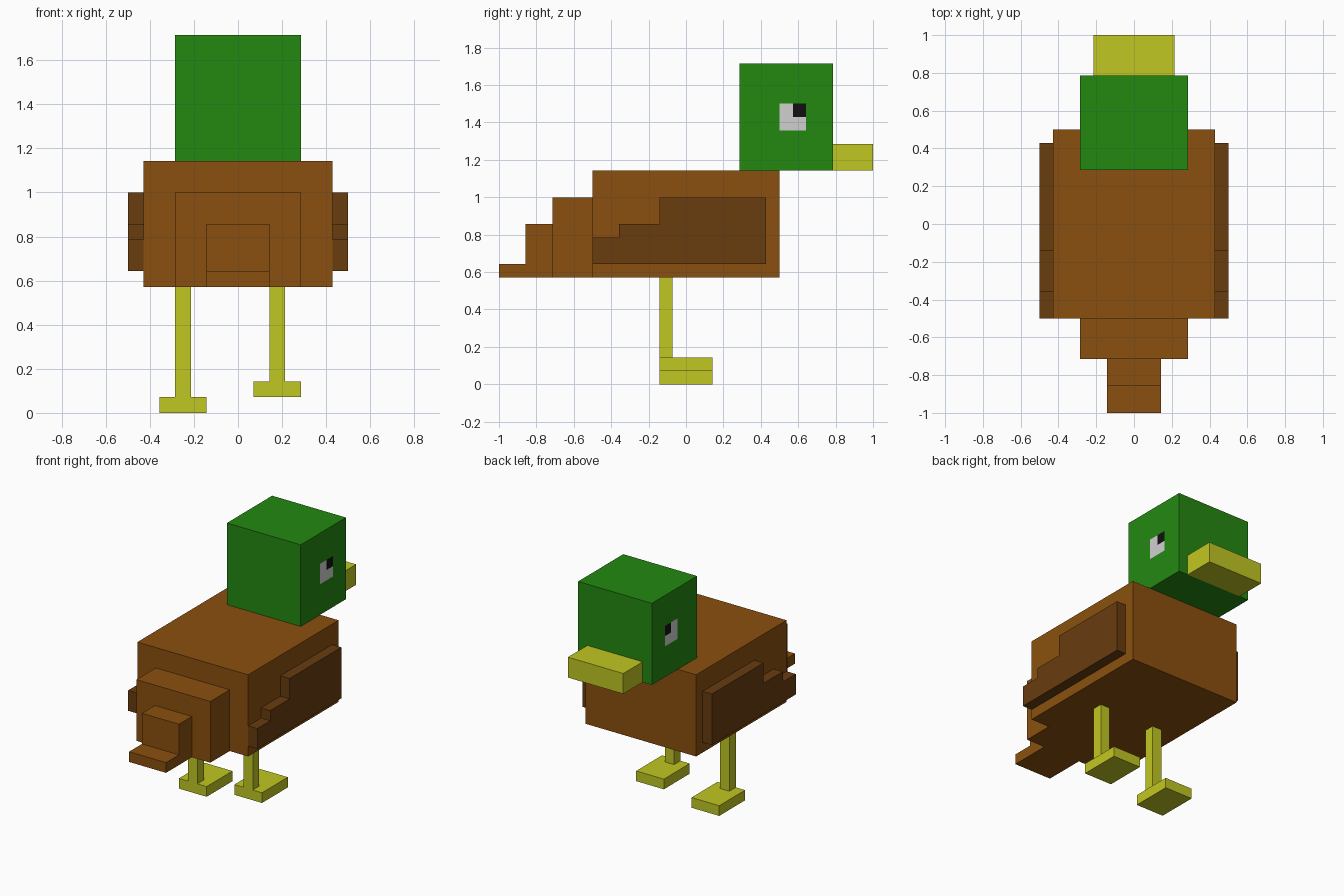
import bpy, bmesh

if "Cube" in bpy.data.objects:
    bpy.data.objects.remove(bpy.data.objects["Cube"])

U = 1 / 14  # block size


def material(name, rgb):
    m = bpy.data.materials.new(name)
    lin = [(c / 255 / 12.92) if c < 11 else ((c / 255 + 0.055) / 1.055) ** 2.4 for c in rgb]
    m.diffuse_color = (*lin, 1)
    m.use_nodes = True
    m.node_tree.nodes["Principled BSDF"].inputs["Base Color"].default_value = m.diffuse_color
    return m


BROWN = material("brown feathers", (138, 80, 14))
DARK = material("dark brown wing", (104, 60, 15))
GREEN = material("green head", (36, 137, 17))
YELLOW = material("yellow beak and legs", (193, 199, 34))
WHITE = material("eye white", (208, 208, 208))
BLACK = material("pupil black", (16, 16, 16))


def make(name, bm, *mats):
    bmesh.ops.recalc_face_normals(bm, faces=bm.faces)
    me = bpy.data.meshes.new(name)
    bm.to_mesh(me)
    bm.free()
    for m in mats:
        me.materials.append(m)
    ob = bpy.data.objects.new(name, me)
    bpy.context.collection.objects.link(ob)
    return ob


def prism(profile, x0, x1):
    """Side profile of (y, z) block coordinates, extruded from x0 to x1."""
    bm = bmesh.new()
    face = bm.faces.new([bm.verts.new((x0 * U, y * U, z * U)) for y, z in profile])
    ext = bmesh.ops.extrude_face_region(bm, geom=[face])
    verts = [v for v in ext["geom"] if isinstance(v, bmesh.types.BMVert)]
    bmesh.ops.translate(bm, verts=verts, vec=((x1 - x0) * U, 0, 0))
    return bm


def box(x0, x1, y0, y1, z0, z1):
    return prism([(y0, z0), (y1, z0), (y1, z1), (y0, z1)], x0, x1)


# Body and stepped tail
make("body", box(-6, 6, -7, 7, 8, 16), BROWN)
make("tail_base", box(-4, 4, -10, -7, 8, 14), BROWN)
make("tail_tip", prism([(-14, 8), (-10, 8), (-10, 12), (-12, 12), (-12, 9), (-14, 9)], -2, 2), BROWN)

# Head with eyes cut into both side faces
head = box(-4, 4, 4, 11, 16, 24)
for axis, cuts in ((1, (7, 8, 9)), (2, (19, 20, 21))):
    for c in cuts:
        co, no = [0, 0, 0], [0, 0, 0]
        co[axis], no[axis] = c * U, 1
        bmesh.ops.bisect_plane(head, geom=head.verts[:] + head.edges[:] + head.faces[:],
                               plane_co=co, plane_no=no)
for f in head.faces:
    c = f.calc_center_median() / U
    if abs(c.x) > 3.9 and 7 < c.y < 9 and 19 < c.z < 21:
        f.material_index = 2 if c.y > 8 and c.z > 20 else 1
make("head", head, GREEN, WHITE, BLACK)

# Beak
make("beak", box(-3, 3, 11, 14, 16, 18), YELLOW)

# Stepped wings
wing = [(-7, 9), (6, 9), (6, 14), (-2, 14), (-2, 12), (-5, 12), (-5, 11), (-7, 11)]
for side, x in (("left", -7), ("right", 6)):
    make(side + "_wing", prism(wing, x, x + 1), DARK)

# Legs and feet, the right one lifted by a block
for side, x, z in (("left", -4, 0), ("right", 2, 1)):
    make(side + "_leg", box(x, x + 1, -2, -1, z + 1, 8), YELLOW)
    make(side + "_foot", box(x - 1, x + 2, -2, 2, z, z + 1), YELLOW)
